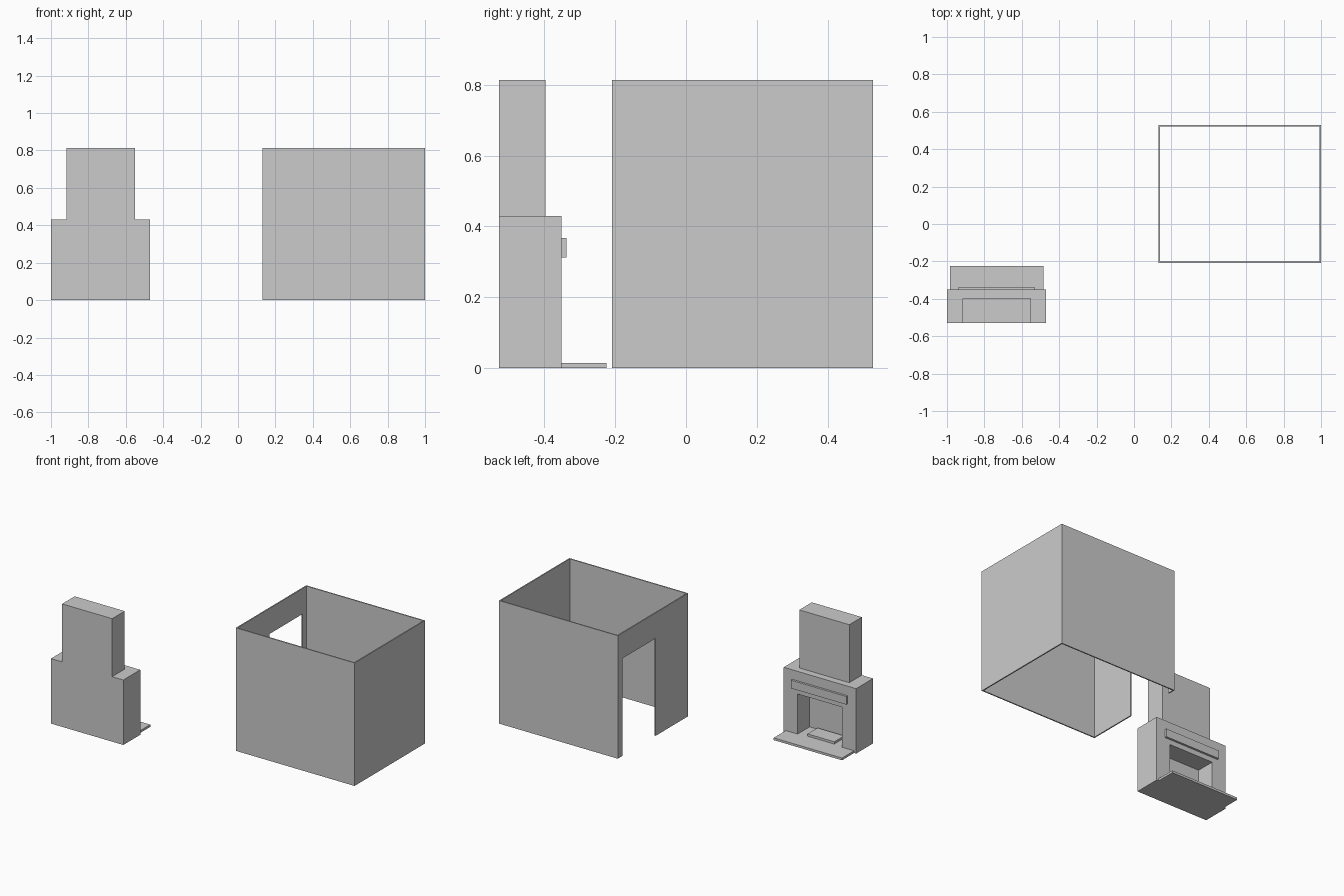
import bpy

if "Cube" in bpy.data.objects:
    bpy.data.objects.remove(bpy.data.objects["Cube"])


def box(name, x, y, z):
    """Box spanning the (min, max) pairs on each axis."""
    centre = [(a + b) / 2 for a, b in (x, y, z)]
    bpy.ops.mesh.primitive_cube_add(size=1, location=centre)
    ob = bpy.context.object
    ob.name = name
    ob.scale = [b - a for a, b in (x, y, z)]
    bpy.ops.object.transform_apply(location=False, rotation=False, scale=True)
    return ob


def cut(target, x, y, z):
    """Subtract a box from the target and remove the cutter."""
    cutter = box("cutter", x, y, z)
    cutter.hide_render = True
    mod = target.modifiers.new("cut", 'BOOLEAN')
    mod.operation = 'DIFFERENCE'
    mod.solver = 'EXACT'
    mod.object = cutter
    bpy.context.view_layer.objects.active = target
    bpy.ops.object.modifier_apply(modifier=mod.name)
    bpy.data.objects.remove(cutter)


H = 0.814   # overall height
T = 0.008   # wall thickness
BACK, FRONT = -0.528, -0.351   # fireplace body depth
CX = -0.735                    # fireplace centre line


def centred(half):
    return (CX - half, CX + half)


# Room: four thin walls, open above and below, doorway in the -x wall
X0, X1, Y0, Y1 = 0.13, 1.0, -0.209, 0.528
room = box("room_walls", (X0, X1), (Y0, Y1), (0, H))
cut(room, (X0 + T, X1 - T), (Y0 + T, Y1 - T), (-0.1, 1))
cut(room, (X0 - 0.05, X0 + 0.05), (0.131, 0.478), (-0.1, 0.645))

# Fireplace body with recessed firebox
body = box("fireplace_body", centred(0.265), (BACK, FRONT), (0, 0.43))
cut(body, centred(0.163), (-0.476, FRONT + 0.1), (0.015, 0.28))

# Chimney breast, mantel shelf, hearth slab and grate
box("chimney", centred(0.183), (BACK, -0.397), (0.43, H))
box("mantel", centred(0.203), (FRONT, -0.337), (0.313, 0.367))
box("hearth", centred(0.25), (FRONT, -0.225), (0, 0.015))
box("fire_grate", centred(0.098), (-0.465, -0.361), (0.015, 0.03))
